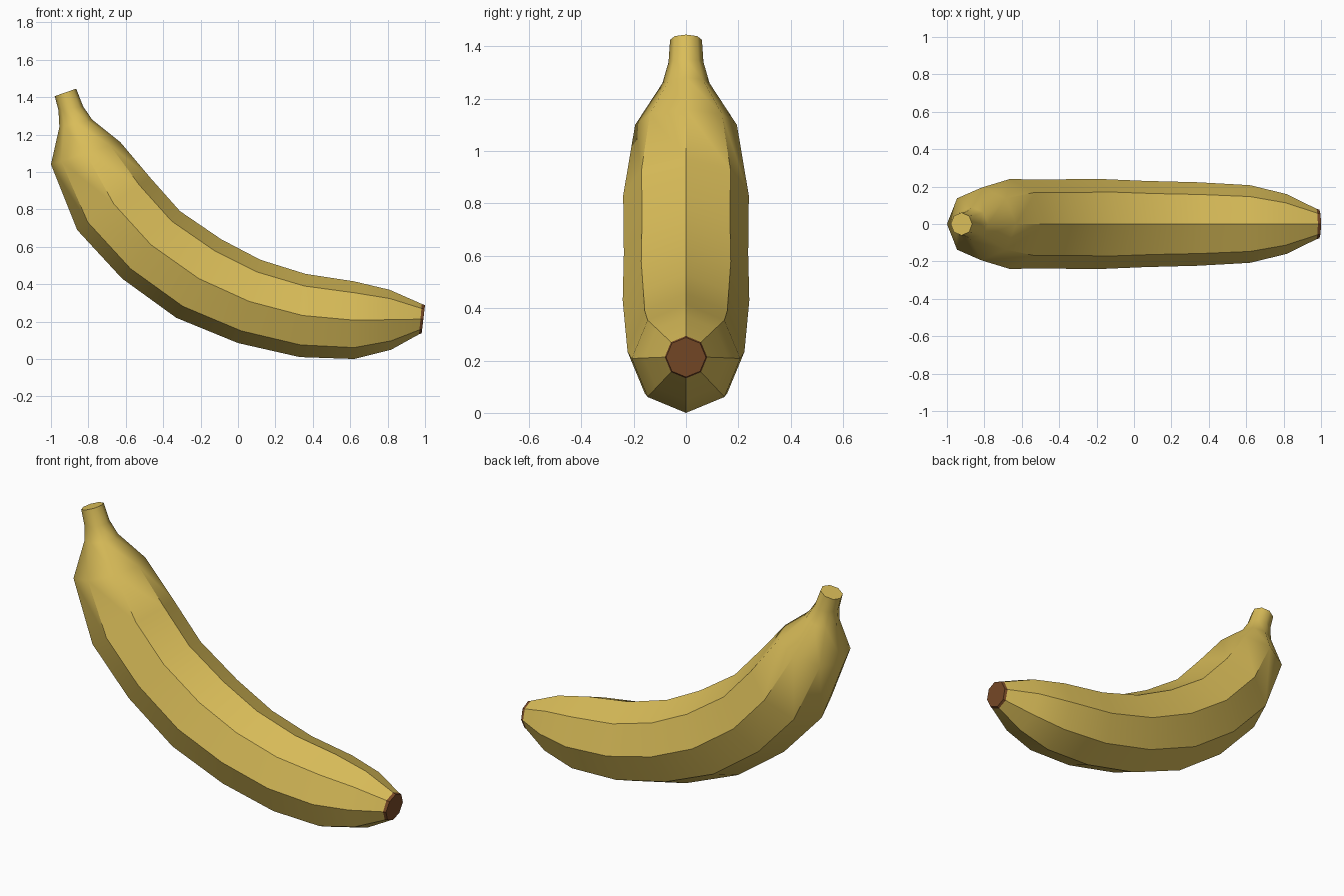
import bpy, bmesh, math

if "Cube" in bpy.data.objects:
    bpy.data.objects.remove(bpy.data.objects["Cube"])

SIDES = 8
# Rings from stem to tip: outer-curve point (x, z), inner-curve point (x, z)
RINGS = [
    ((-0.98, 1.405), (-0.865, 1.445)),   # stem top
    ((-0.96, 1.33), (-0.828, 1.35)),
    ((-0.955, 1.24), (-0.78, 1.28)),     # stem base
    ((-1.00, 1.04), (-0.63, 1.16)),      # shoulder
    ((-0.86, 0.69), (-0.47, 0.97)),
    ((-0.62, 0.43), (-0.31, 0.79)),
    ((-0.33, 0.22), (-0.09, 0.64)),
    ((0.00, 0.085), (0.12, 0.53)),
    ((0.33, 0.01), (0.36, 0.455)),
    ((0.62, 0.00), (0.62, 0.415)),
    ((0.82, 0.05), (0.81, 0.37)),
    ((0.968, 0.132), (0.983, 0.294)),    # start of dark tip
    ((0.982, 0.137), (1.00, 0.288)),
]
STEM_BASE, DARK_START = 2, 11


def material(name, rgb):
    m = bpy.data.materials.new(name)
    m.diffuse_color = (*rgb, 1)
    m.use_nodes = True
    m.node_tree.nodes["Principled BSDF"].inputs["Base Color"].default_value = m.diffuse_color
    return m


bm = bmesh.new()
rings = []
for (bx, bz), (tx, tz) in RINGS:
    cx, cz = (bx + tx) / 2, (bz + tz) / 2
    ux, uz = (tx - bx) / 2, (tz - bz) / 2
    r = math.hypot(ux, uz)
    ring = []
    for k in range(SIDES):
        a = math.tau * k / SIDES
        ring.append(bm.verts.new((cx + ux * math.cos(a), r * math.sin(a), cz + uz * math.cos(a))))
    rings.append(ring)

# Peel between rings, dark material at the blossom end
for i in range(len(rings) - 1):
    for k in range(SIDES):
        n = (k + 1) % SIDES
        f = bm.faces.new((rings[i][k], rings[i][n], rings[i + 1][n], rings[i + 1][k]))
        f.smooth = True
        f.material_index = 1 if i >= DARK_START else 0
bm.faces.new(rings[0])
bm.faces.new(rings[-1]).material_index = 1
bmesh.ops.recalc_face_normals(bm, faces=bm.faces)

# Crisp ridges along the body, soft stem, crisp end caps
for i in range(STEM_BASE + 1, len(rings) - 1):
    for k in range(SIDES):
        bm.edges.get((rings[i][k], rings[i + 1][k])).smooth = False
for ring in (rings[0], rings[-1]):
    for k in range(SIDES):
        bm.edges.get((ring[k], ring[(k + 1) % SIDES])).smooth = False

mesh = bpy.data.meshes.new("banana")
bm.to_mesh(mesh)
bm.free()
mesh.materials.append(material("yellow peel", (0.70, 0.51, 0.10)))
mesh.materials.append(material("brown tip", (0.19, 0.068, 0.02)))
banana = bpy.data.objects.new("banana", mesh)
bpy.context.collection.objects.link(banana)
